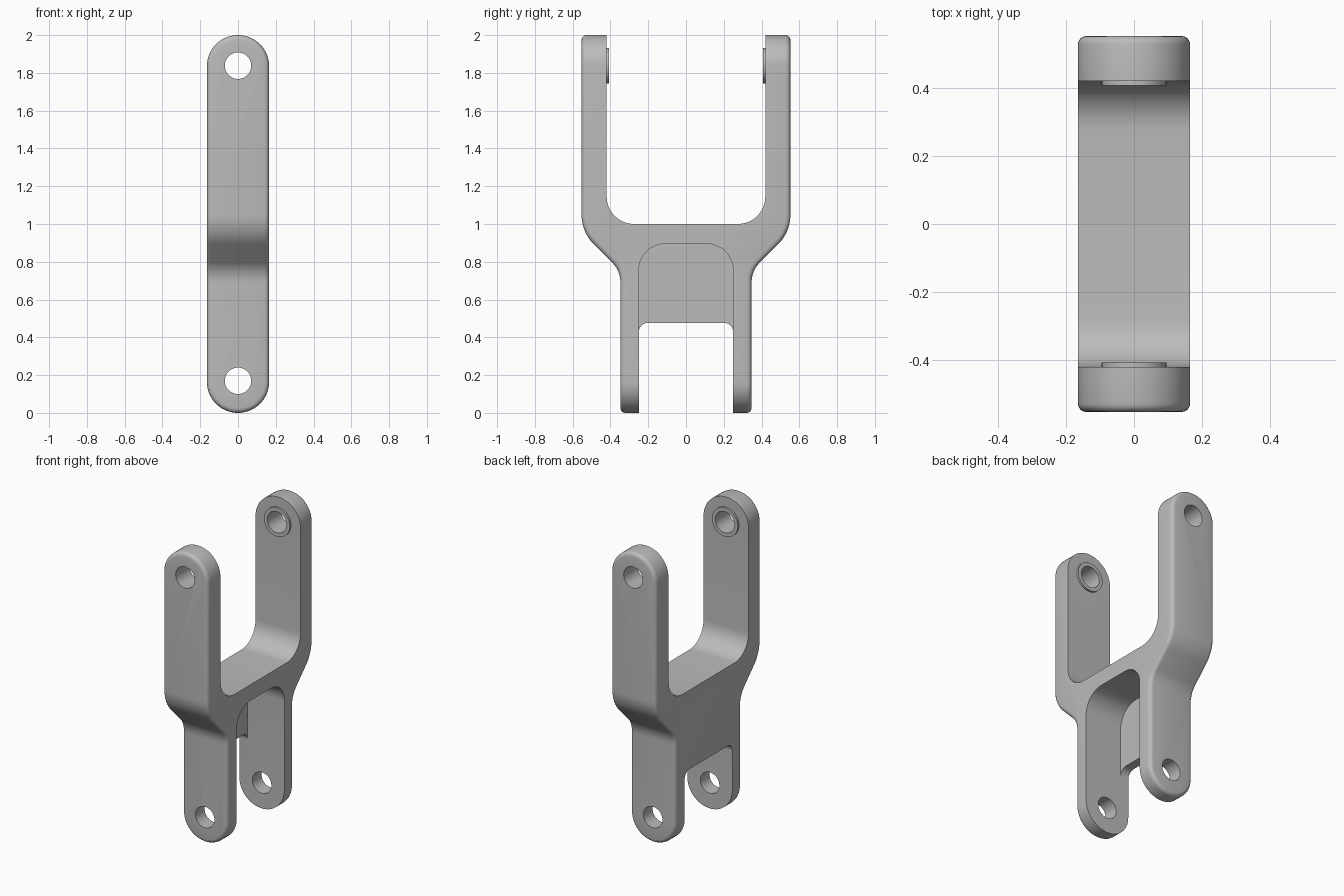
import bpy, bmesh, math
from mathutils import Vector

if "Cube" in bpy.data.objects:
    bpy.data.objects.remove(bpy.data.objects["Cube"], do_unlink=True)

HALF = 0.165          # half width, also the radius of the rounded ends
TOP, LOW = 2 - HALF, HALF
HOLE, BOSS = 0.07, 0.095

metal = bpy.data.materials.new("grey_metal")
metal.use_nodes = True
grey = (0.5, 0.5, 0.5, 1)
metal.diffuse_color = grey
metal.node_tree.nodes["Principled BSDF"].inputs["Base Color"].default_value = grey


def rounded(corners, steps=10):
    """Polygon from (a, b, radius) corners with filleted corners."""
    out = []
    for i, (a, b, r) in enumerate(corners):
        p = Vector((a, b))
        if not r:
            out.append(p)
            continue
        u = (Vector(corners[i - 1][:2]) - p).normalized()
        v = (Vector(corners[(i + 1) % len(corners)][:2]) - p).normalized()
        half = u.angle(v) / 2
        centre = p + (u + v).normalized() * r / math.sin(half)
        start = p + u * r / math.tan(half) - centre
        end = p + v * r / math.tan(half) - centre
        for k in range(steps + 1):
            t = k / steps
            sweep = math.pi - 2 * half
            w = (start * math.sin((1 - t) * sweep) + end * math.sin(t * sweep)) / math.sin(sweep)
            out.append(centre + w)
    return out


def prism(name, points, axis, lo, hi):
    """Extrude a 2D outline along x (outline in y, z) or y (outline in x, z)."""
    bm = bmesh.new()
    place = (lambda p, d: (d, p[0], p[1])) if axis == "x" else (lambda p, d: (p[0], d, p[1]))
    rings = [[bm.verts.new(place(p, d)) for p in points] for d in (lo, hi)]
    n = len(points)
    bm.faces.new(rings[0])
    bm.faces.new(rings[1])
    for i in range(n):
        j = (i + 1) % n
        bm.faces.new((rings[0][i], rings[0][j], rings[1][j], rings[1][i]))
    bmesh.ops.recalc_face_normals(bm, faces=bm.faces)
    mesh = bpy.data.meshes.new(name)
    bm.to_mesh(mesh)
    bm.free()
    mesh.materials.append(metal)
    obj = bpy.data.objects.new(name, mesh)
    bpy.context.collection.objects.link(obj)
    return obj


def arc(z, radius, start, sweep, n):
    return [(radius * math.cos(start + sweep * k / n), z + radius * math.sin(start + sweep * k / n))
            for k in range(n + 1)]


def disc(name, z, radius, lo, hi):
    return prism(name, arc(z, radius, 0, 2 * math.pi, 48)[:-1], "y", lo, hi)


def combine(target, tool, operation):
    mod = target.modifiers.new(operation, "BOOLEAN")
    mod.operation, mod.solver, mod.object = operation, "EXACT", tool
    bpy.context.view_layer.objects.active = target
    bpy.ops.object.modifier_apply(modifier=mod.name)
    bpy.data.objects.remove(tool, do_unlink=True)


# Solid body: stepped side outline trimmed to a long rounded front outline
side = [(0.347, -0.3, 0), (0.347, 0.752, 0.15), (0.553, 0.958, 0.22), (0.553, 2.3, 0)]
mirrored = [(-y, z, r) for y, z, r in reversed(side)]
bracket = prism("fork_bracket", rounded(side + mirrored), "x", -0.4, 0.4)
stadium = arc(TOP, HALF, 0, math.pi, 32) + arc(LOW, HALF, math.pi, math.pi, 32)
combine(bracket, prism("trim", stadium, "y", -1, 1), "INTERSECT")

# Round the perimeter of the front and back walls
bm = bmesh.new()
bm.from_mesh(bracket.data)
bm.normal_update()
rim = [e for e in bm.edges if len(e.link_faces) == 2
       and min(abs(f.normal.y) for f in e.link_faces) < 0.1
       and max(abs(f.normal.y) for f in e.link_faces) > 0.5]
bmesh.ops.bevel(bm, geom=rim, offset=0.025, segments=4, profile=0.5, affect="EDGES")
bm.to_mesh(bracket.data)
bm.free()

# Upper fork gap
gap = [(-0.42, 1.0, 0.145), (0.42, 1.0, 0.145), (0.42, 2.3, 0), (-0.42, 2.3, 0)]
combine(bracket, prism("upper_gap", rounded(gap), "x", -0.5, 0.5), "DIFFERENCE")

# Lower gap: a deep pocket that leaves a thin web on one side, then the through slot
for z, r, start in ((0.895, 0.14, -0.105), (0.477, 0.05, -0.5)):
    slot = [(-0.25, -0.3, 0), (0.25, -0.3, 0), (0.25, z, r), (-0.25, z, r)]
    combine(bracket, prism("lower_gap", rounded(slot), "x", start, 0.5), "DIFFERENCE")

# Raised collars inside the upper arms, then the pin holes
for s in (-1, 1):
    lo, hi = sorted((s * 0.407, s * 0.46))
    combine(bracket, disc("collar", TOP + 0.003, BOSS, lo, hi), "UNION")
for z in (TOP + 0.003, LOW + 0.005):
    combine(bracket, disc("pin_hole", z, HOLE, -1, 1), "DIFFERENCE")

bpy.ops.object.select_all(action="DESELECT")
bracket.select_set(True)
bpy.context.view_layer.objects.active = bracket
bpy.ops.object.shade_smooth_by_angle(angle=math.radians(30))
